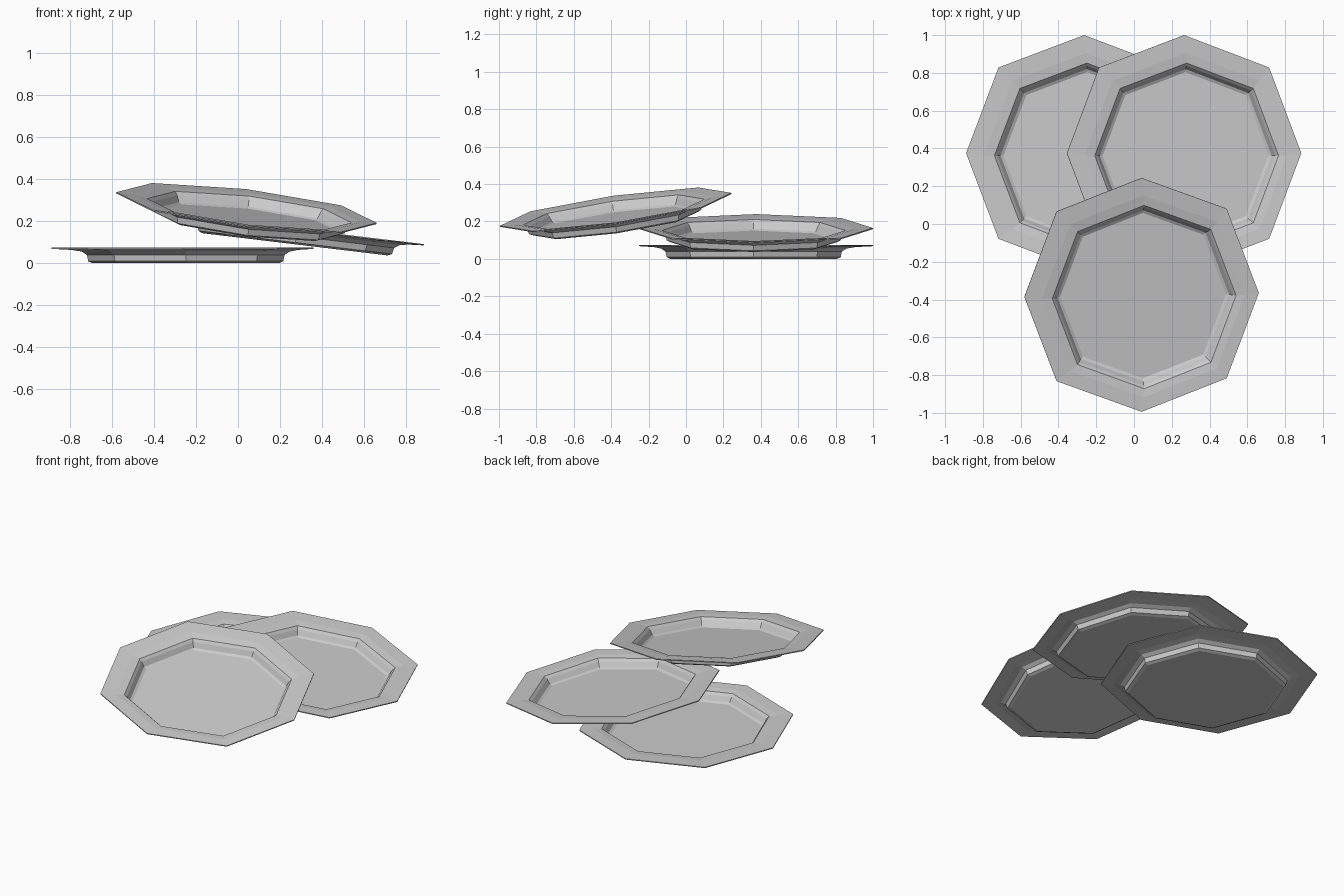
import bpy, bmesh
from math import sin, cos, pi, atan
from mathutils import Matrix, Vector

if "Cube" in bpy.data.objects:
    bpy.data.objects.remove(bpy.data.objects["Cube"])

SIDES = 8
RIM_Z = 0.074
# cross-section (radius, height): underside from base out to the rim, then back in over the top
PROFILE = [(0.445, 0.003), (0.465, 0.012), (0.471, 0.042), (0.495, 0.058),
           (0.54, 0.066), (0.625, 0.071), (0.625, 0.077), (0.54, 0.073),
           (0.49, 0.066), (0.475, 0.050), (0.458, 0.020), (0.442, 0.012)]


def plate_ring(bm, r, z):
    # the well sits slightly off the rim's centre; corners on the diagonals reach a bit further
    k = min(1.0, (0.625 - r) / 0.125)
    ring = []
    for i in range(SIDES):
        a = 2 * pi * i / SIDES
        rr = r * (1.026 if i % 2 else 1.0)
        ring.append(bm.verts.new((rr * cos(a) + 0.015 * k, rr * sin(a) - 0.013 * k, z - RIM_Z)))
    return ring


def make_plate(name, centre, slope_x, slope_y):
    bm = bmesh.new()
    rings = [plate_ring(bm, r, z) for r, z in PROFILE]
    for a, b in zip(rings, rings[1:]):
        for i in range(SIDES):
            j = (i + 1) % SIDES
            bm.faces.new((a[i], a[j], b[j], b[i]))
    bm.faces.new(rings[0][::-1])
    bm.faces.new(rings[-1])
    bmesh.ops.recalc_face_normals(bm, faces=bm.faces)
    mesh = bpy.data.meshes.new(name)
    bm.to_mesh(mesh)
    bm.free()
    ob = bpy.data.objects.new(name, mesh)
    bpy.context.collection.objects.link(ob)
    # tilt sideways first, then front to back
    ob.matrix_world = (Matrix.Translation(Vector(centre))
                       @ Matrix.Rotation(atan(slope_y), 4, 'X')
                       @ Matrix.Rotation(-atan(slope_x), 4, 'Y'))


# flat plate, plate leaning on it, and front plate leaning on both
make_plate("bottom_plate", (-0.264, 0.375, 0.071), 0, 0)
make_plate("middle_plate", (0.265, 0.375, 0.162), -0.120, 0)
make_plate("top_plate", (0.04, -0.375, 0.262), -0.119, 0.142)
